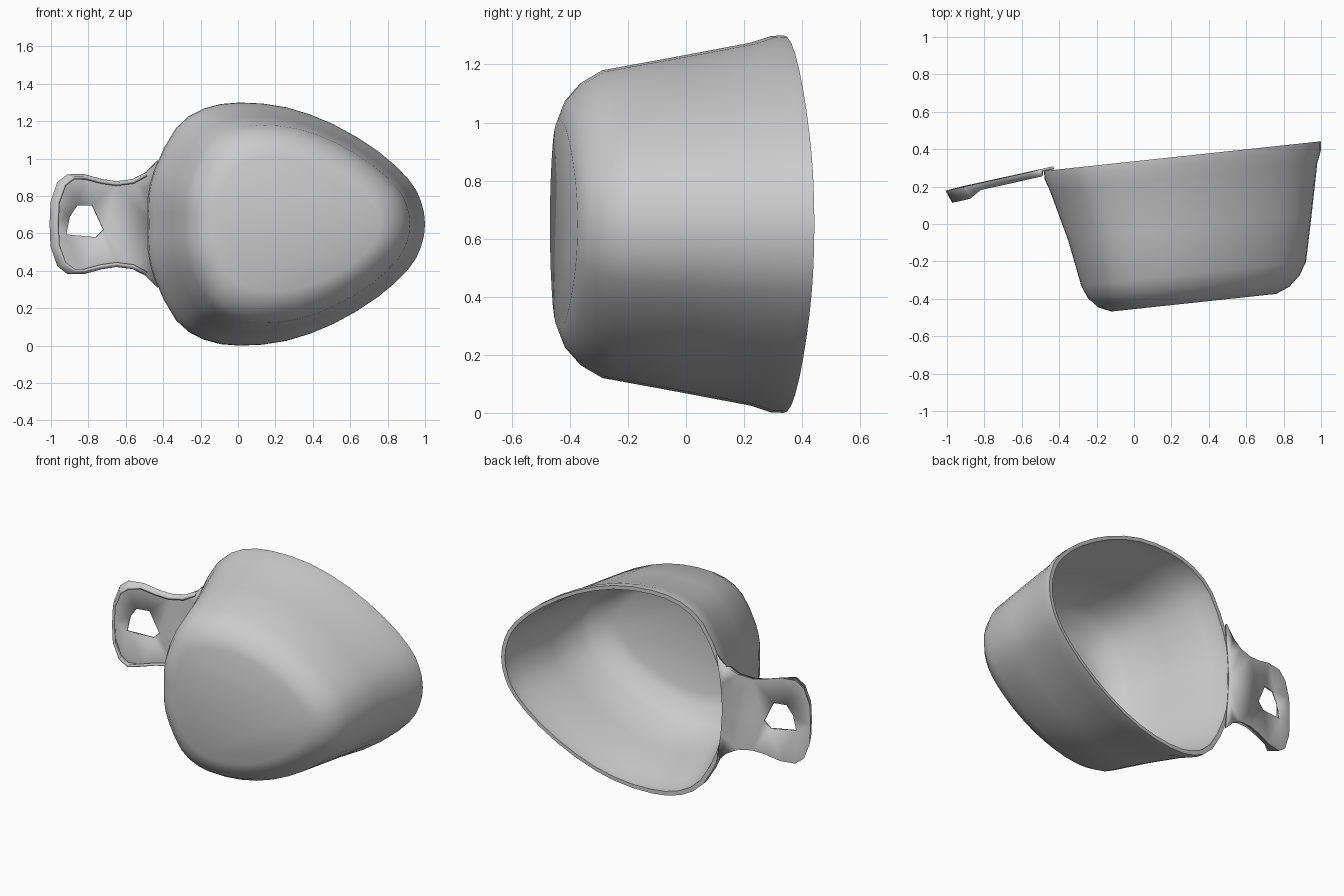
import bpy, bmesh, math

if "Cube" in bpy.data.objects:
    bpy.data.objects.remove(bpy.data.objects["Cube"])

CZ = 0.65  # height of the mirror plane

# Half outline of the egg-shaped cup: (position along length, half width), both 0..1
EGG = [(0, 0), (0.0, .22), (.025, .46), (.10, .79), (.20, .95), (.33, 1), (.50, .96),
       (.67, .82), (.83, .60), (.94, .37), (.985, .19), (1, 0)]


def smooth_half(pts, n=2):
    """Catmull-Rom resample of a half outline."""
    first = (pts[1][0], -pts[1][1])
    last = (pts[-2][0], -pts[-2][1])
    p = [first] + pts + [last]
    out = []
    for i in range(1, len(p) - 2):
        for k in range(n):
            t = k / n
            out.append(tuple(.5 * (2 * b + (c - a) * t + (2 * a - 5 * b + 4 * c - d) * t * t
                                   + (3 * b - a - 3 * c + d) * t ** 3)
                             for a, b, c, d in zip(*p[i - 1:i + 3])))
    return out + [pts[-1]]


def mirror_loop(half):
    """Closed loop from a half outline that starts and ends on the mirror plane."""
    return half + [(x, -w) for x, w in half[-2:0:-1]]


def finish(bm, name):
    bmesh.ops.recalc_face_normals(bm, faces=bm.faces[:])
    me = bpy.data.meshes.new(name)
    bm.to_mesh(me)
    bm.free()
    ob = bpy.data.objects.new(name, me)
    bpy.context.collection.objects.link(ob)
    bpy.ops.object.select_all(action='DESELECT')
    ob.select_set(True)
    bpy.context.view_layer.objects.active = ob
    bpy.ops.object.shade_smooth_by_angle(angle=math.radians(35))
    return ob


# Cup: rings of (depth, left x, right x, half width), outside from floor to rim, then inside
T = .025
outer = [(-.455, -.12, .76, .36), (-.425, -.19, .83, .43), (-.37, -.245, .885, .49),
         (-.30, -.28, .92, .53), (-.05, -.35, .95, .575), (.22, -.445, .98, .625),
         (.29, -.475, 1.0, .648), (.335, -.48, 1.0, .65)]
inner = [(h + (T if h < -.35 else 0), a + T, b - T, w - T) for h, a, b, w in reversed(outer)]
loop = mirror_loop(smooth_half(EGG))
bm = bmesh.new()
rings = []
for h, a, b, w in outer + inner:
    ring = []
    for t, s in loop:
        x = a + t * (b - a)
        ring.append(bm.verts.new((x, h + .107 * x, CZ + s * w)))
    rings.append(ring)
for r0, r1 in zip(rings, rings[1:]):
    for i in range(len(loop)):
        j = (i + 1) % len(loop)
        bm.faces.new((r0[i], r0[j], r1[j], r1[i]))
bm.faces.new(rings[0])
bm.faces.new(rings[-1])
finish(bm, "cup")

# Handle: sloping plate with a hanging hole and a turned-down edge
half = [(-1, 0), (-.995, .12), (-.96, .22), (-.91, .26), (-.82, .26), (-.73, .235), (-.65, .223),
        (-.56, .235), (-.49, .275), (-.43, .34), (-.455, .16), (-.465, 0)]
hole = [(-.86, .10), (-.78, .10), (-.72, -.03), (-.76, -.07), (-.92, -.055), (-.90, .04)]
edge = mirror_loop(half)


def on_plate(x, z, drop=0):
    return (x, .395 + .22 * x - drop, CZ + z)


bm = bmesh.new()
loops = []
for pts in (edge, hole):
    vs = [bm.verts.new(on_plate(*p)) for p in pts]
    for i in range(len(vs)):
        bm.edges.new((vs[i], vs[(i + 1) % len(vs)]))
    loops.append(vs)
bmesh.ops.triangle_fill(bm, edges=bm.edges[:], use_beauty=True, normal=(.2, -1, 0))
skirt = []
for x, z in edge:
    drop = .065 if x < -.9 else .03
    skirt.append(bm.verts.new(on_plate(x + (.035 if x < -.9 else 0), z * .95, drop)))
for i in range(len(edge)):
    j = (i + 1) % len(edge)
    if edge[i][0] < -.47 and edge[j][0] < -.47:
        bm.faces.new((loops[0][i], loops[0][j], skirt[j], skirt[i]))
bmesh.ops.delete(bm, geom=[v for v in skirt if not v.link_faces], context='VERTS')
handle = finish(bm, "handle")
mod = handle.modifiers.new("thickness", 'SOLIDIFY')
mod.thickness = .016
mod.offset = 0
